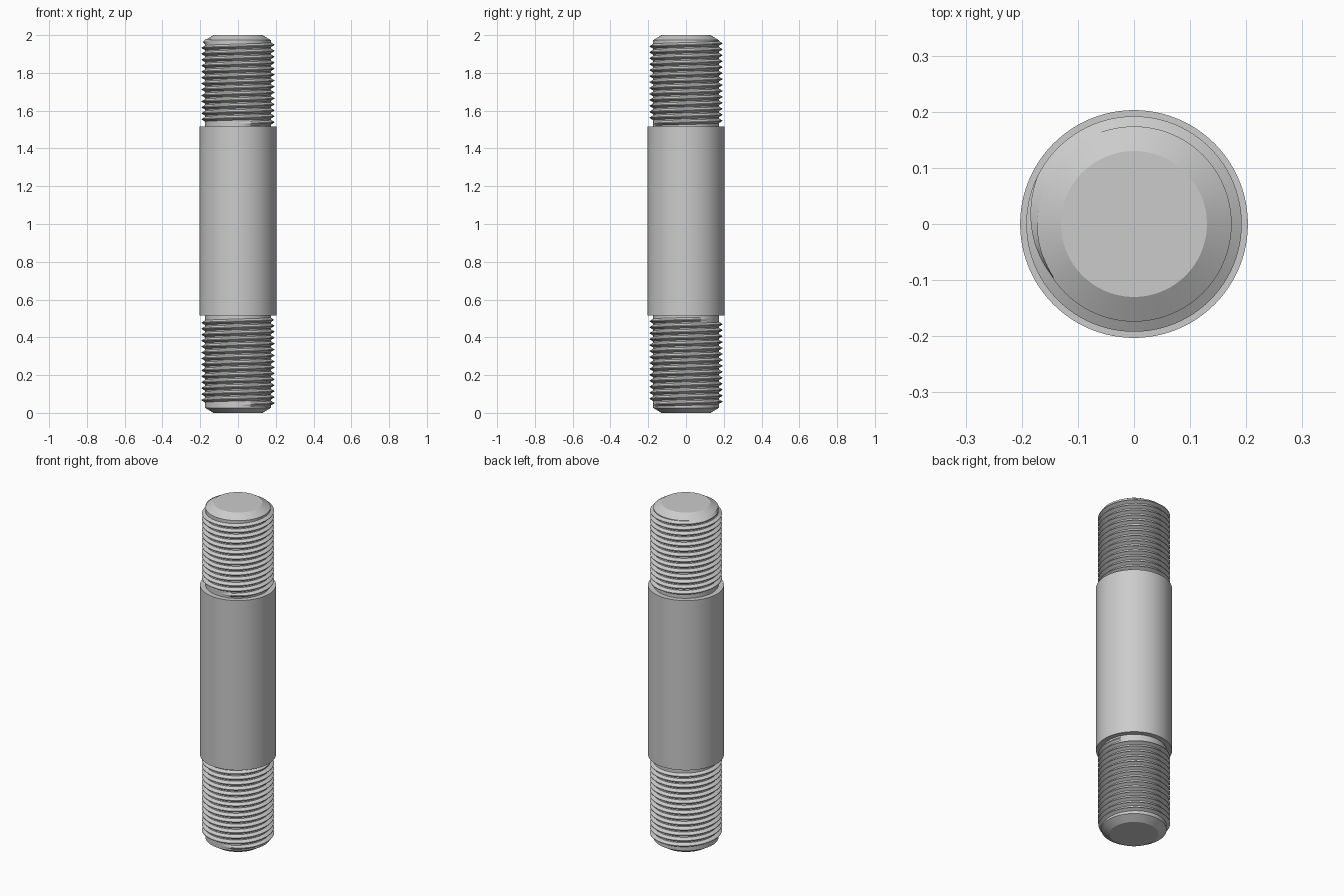
import bpy
import bmesh
import math

if "Cube" in bpy.data.objects:
    bpy.data.objects.remove(bpy.data.objects["Cube"], do_unlink=True)

SIDES = 96
ROOT, CREST, SHANK = 0.174, 0.192, 0.203
LOW, HIGH, TOP = 0.515, 1.515, 2.0
PITCH = 0.0315

steel = bpy.data.materials.new("plain grey steel")
steel.use_nodes = True
steel.diffuse_color = (0.6, 0.6, 0.6, 1)
steel.node_tree.nodes["Principled BSDF"].inputs["Base Color"].default_value = (0.6, 0.6, 0.6, 1)


def finish(name, bm, angle):
    bmesh.ops.recalc_face_normals(bm, faces=bm.faces)
    mesh = bpy.data.meshes.new(name)
    bm.to_mesh(mesh)
    bm.free()
    obj = bpy.data.objects.new(name, mesh)
    bpy.context.collection.objects.link(obj)
    mesh.materials.append(steel)
    bpy.ops.object.select_all(action="DESELECT")
    obj.select_set(True)
    bpy.context.view_layer.objects.active = obj
    bpy.ops.object.shade_smooth_by_angle(angle=math.radians(angle))


def bridge(bm, a, b):
    for i in range(len(a)):
        j = (i + 1) % len(a)
        bm.faces.new((a[i], a[j], b[j], b[i]))


def turned_body(name, profile):
    """Revolve (radius, height) points about z and cap both ends."""
    bm = bmesh.new()
    rings = []
    for r, z in profile:
        angles = [math.tau * i / SIDES for i in range(SIDES)]
        rings.append([bm.verts.new((r * math.cos(a), r * math.sin(a), z)) for a in angles])
    for a, b in zip(rings, rings[1:]):
        bridge(bm, a, b)
    bm.faces.new(rings[0])
    bm.faces.new(rings[-1])
    finish(name, bm, 25)


def thread(name, start, end, phase):
    """Right-hand helical ridge that fades into the core at both ends."""
    bm = bmesh.new()
    steps = round((end - start) / PITCH * SIDES)
    sections = []
    for i in range(steps + 1):
        a = phase + math.tau * i / SIDES
        fade = min(1, i / (SIDES / 6), (steps - i) / (SIDES / 6))
        z = start + PITCH * i / SIDES
        crest = ROOT - 0.001 + (CREST - ROOT + 0.001) * fade
        half = 0.43 * PITCH
        flat = 0.06 * PITCH
        section = ((ROOT - 0.002, -half), (crest, -flat), (crest, flat), (ROOT - 0.002, half))
        sections.append([bm.verts.new((r * math.cos(a), r * math.sin(a), z + h))
                         for r, h in section])
    for a, b in zip(sections, sections[1:]):
        bridge(bm, a, b)
    bm.faces.new(sections[0])
    bm.faces.new(sections[-1])
    finish(name, bm, 30)


# Bar with two chamfered threaded ends and a thicker middle
turned_body("stud_body", [
    (0.13, 0), (ROOT, 0.027), (ROOT, LOW), (SHANK, LOW),
    (SHANK, HIGH), (ROOT, HIGH), (ROOT, TOP - 0.027), (0.13, TOP),
])

# Threads on each end
thread("lower_thread", 0.044, 0.497, -math.pi / 2)
thread("upper_thread", HIGH + 0.016, 1.967, -math.pi / 2)
